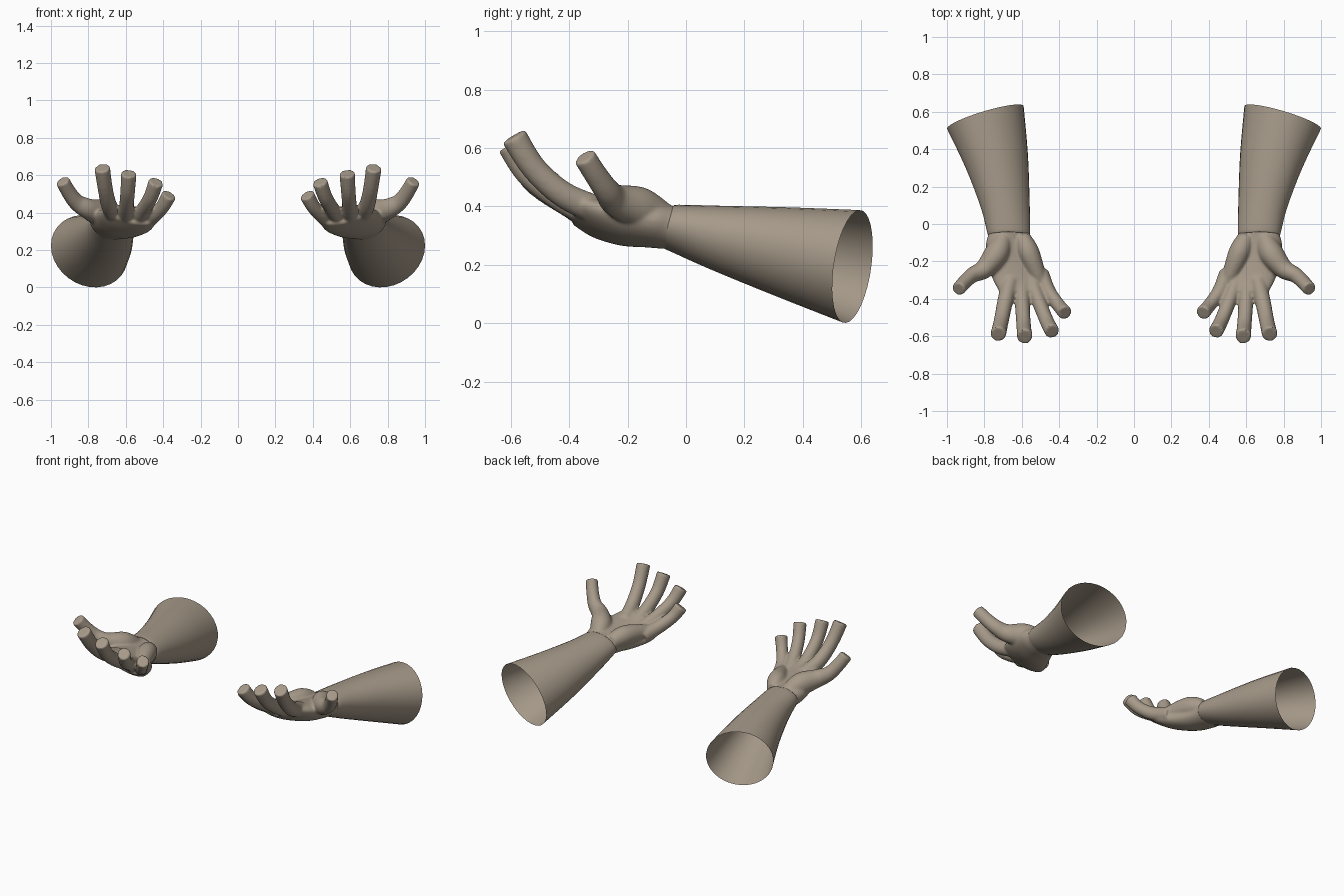
import bpy, bmesh, math
from mathutils import Vector as V

if "Cube" in bpy.data.objects:
    bpy.data.objects.remove(bpy.data.objects["Cube"])

skin = bpy.data.materials.new("skin")
skin.diffuse_color = (0.38, 0.32, 0.25, 1)
skin.use_nodes = True
skin.node_tree.nodes["Principled BSDF"].inputs["Base Color"].default_value = skin.diffuse_color
N = 32


def spline(pts, t):
    """Catmull-Rom through tuples of any length."""
    i = min(int(t), len(pts) - 2)
    f = t - i
    p0, p1, p2, p3 = (pts[max(0, min(len(pts) - 1, k))] for k in range(i - 1, i + 3))
    return [0.5 * (2 * b + (c - a) * f + (2 * a - 5 * b + 4 * c - d) * f * f
                   + (3 * b - a - 3 * c + d) * f ** 3)
            for a, b, c, d in zip(p0, p1, p2, p3)]


def loft(bm, sections, capped=True):
    """Bridge elliptical rings given as (centre, half width, half height)."""
    rings = []
    for c, u, v in sections:
        rings.append([bm.verts.new(V(c) + V(u) * math.cos(a) + V(v) * math.sin(a))
                      for a in (2 * math.pi * k / N for k in range(N))])
    for r, s in zip(rings, rings[1:]):
        for k in range(N):
            bm.faces.new((r[k], r[(k + 1) % N], s[(k + 1) % N], s[k]))
    if capped:
        bm.faces.new(rings[0][::-1])
        bm.faces.new(rings[-1])


def tube(bm, pts, steps=6):
    """Round tube along (x, y, z, radius) points."""
    n = (len(pts) - 1) * steps
    path = [spline(pts, i / steps) for i in range(n + 1)]
    out = []
    for i, p in enumerate(path):
        d = (V(path[min(i + 1, n)][:3]) - V(path[max(i - 1, 0)][:3])).normalized()
        u = V((0, 0, 1)).cross(d).normalized()
        out.append((p[:3], u * p[3], d.cross(u) * p[3] * 1.08))
    loft(bm, out)


def make(name, bm):
    bmesh.ops.recalc_face_normals(bm, faces=bm.faces)
    me = bpy.data.meshes.new(name)
    bm.to_mesh(me)
    bm.free()
    ob = bpy.data.objects.new(name, me)
    bpy.context.collection.objects.link(ob)
    me.materials.append(skin)
    return ob


def finish(ob):
    ob.modifiers.new("mirror", 'MIRROR').use_mirror_merge = False
    for p in ob.data.polygons:
        p.use_smooth = True


# palm body
bm = bmesh.new()
palm = [
    (.67, -.01, .325, .108, .00, .072),
    (.67, -.06, .328, .110, .01, .072),
    (.67, -.11, .332, .122, .02, .070),
    (.645, -.20, .338, .138, .03, .066),
    (.605, -.30, .358, .148, .035, .054),
    (.58, -.375, .388, .132, .03, .040),
]
rows = [spline(palm, i / 5) for i in range(26)]
loft(bm, [((x, y, z), (w, 0, r), (0, h * .4, h)) for x, y, z, w, r, h in rows])

# pads of the palm, thumb and four fingers
tubes = [
    [(.60, -.07, .35, .045), (.565, -.15, .372, .058), (.52, -.26, .368, .045), (.50, -.31, .37, .03)],
    [(.70, -.08, .36, .050), (.735, -.16, .395, .066), (.80, -.24, .42, .052),
     (.862, -.272, .455, .042), (.905, -.31, .51, .038), (.938, -.348, .57, .037)],
    [(.66, -.30, .385, .046), (.69, -.42, .44, .042), (.71, -.52, .53, .040), (.726, -.59, .64, .042)],
    [(.60, -.31, .365, .046), (.597, -.43, .425, .040), (.59, -.54, .51, .039), (.584, -.602, .61, .042)],
    [(.55, -.30, .355, .046), (.51, -.41, .41, .039), (.468, -.515, .48, .038), (.438, -.575, .565, .040)],
    [(.50, -.26, .345, .044), (.457, -.36, .378, .039), (.405, -.432, .43, .036), (.368, -.475, .495, .039)],
]
for t in tubes:
    tube(bm, t)
blend = make("hand_parts", bm)

# fuse into one smooth skin, open at the wrist
m = blend.modifiers.new("fuse", 'REMESH')
m.mode = 'VOXEL'
m.voxel_size = 0.007
s = blend.modifiers.new("soften", 'SMOOTH')
s.factor = 0.5
s.iterations = 9
me = bpy.data.meshes.new_from_object(
    blend.evaluated_get(bpy.context.evaluated_depsgraph_get()))
bpy.data.objects.remove(blend)
bm = bmesh.new()
bm.from_mesh(me)
bmesh.ops.delete(bm, geom=[v for v in bm.verts if v.co.y - .3 * (v.co.z - .33) > -.045],
                 context='VERTS')
finish(make("hands", bm))

# hollow forearms, open at the elbow end
bm = bmesh.new()
arm = [
    ((.67, -.062, .329), (.108, 0, .01), (0, .02, .071)),
    ((.67, -.045, .328), (.115, 0, .01), (0, .02, .077)),
    ((.688, .10, .294), (.130, -.015, .015), (0, .023, .107)),
    ((.732, .33, .245), (.165, -.037, .023), (0, .029, .150)),
    ((.795, .57, .194), (.205, -.060, .030), (0, .035, .191)),
]
flat = [[k for vec in sec for k in vec] for sec in arm]
rows = [spline(flat, i / 4) for i in range(17)]
loft(bm, [(r[:3], r[3:6], r[6:]) for r in rows], capped=False)
finish(make("forearms", bm))
